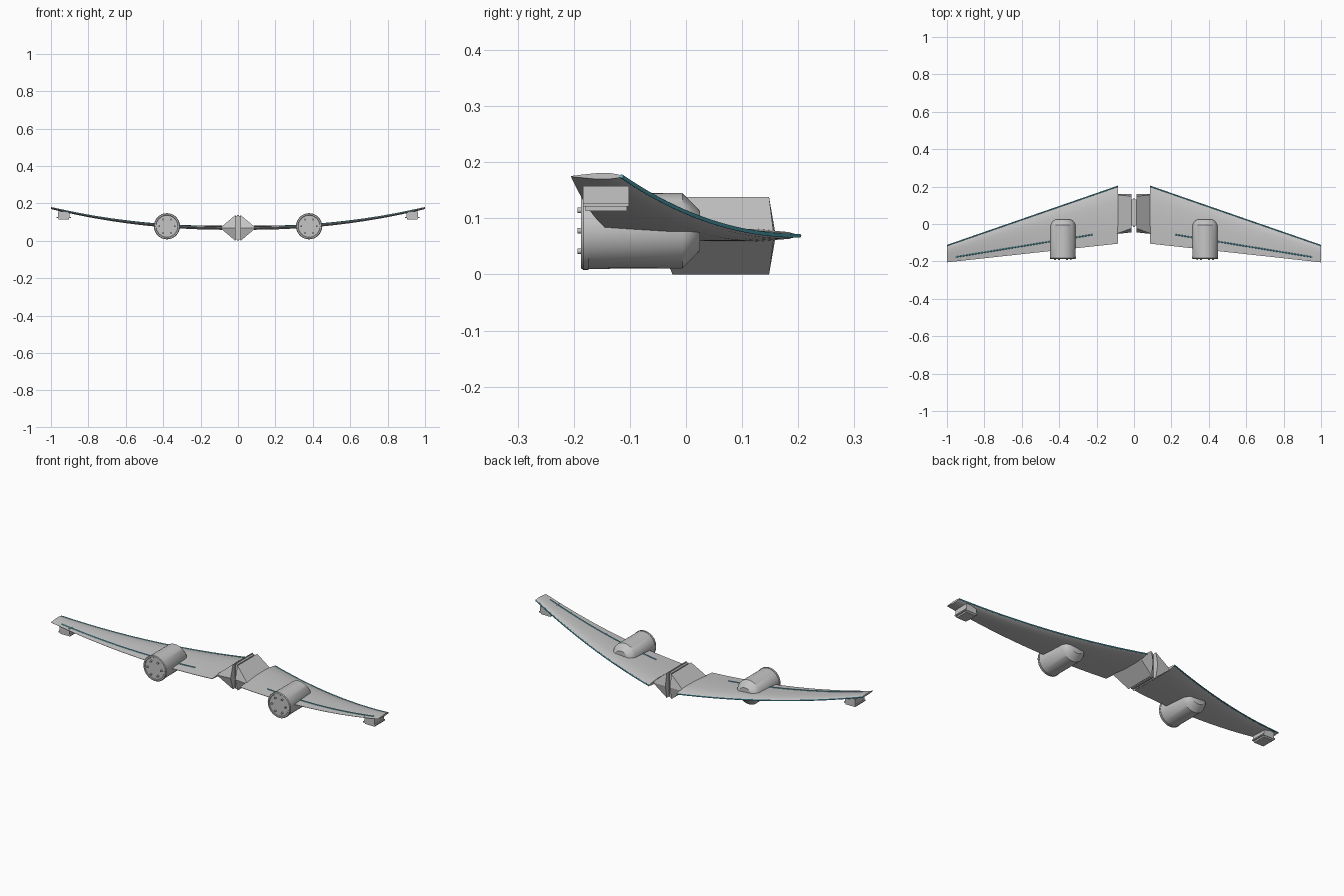
import bpy, bmesh, math
from mathutils import Vector, Matrix

cube = bpy.data.objects.get("Cube")
if cube:
    bpy.data.objects.remove(cube)


def material(name, rgb):
    m = bpy.data.materials.new(name)
    m.use_nodes = True
    m.diffuse_color = (*rgb, 1)
    m.node_tree.nodes["Principled BSDF"].inputs["Base Color"].default_value = (*rgb, 1)
    return m


GREY = material("hull grey", (0.56, 0.56, 0.56))
TEAL = material("teal", (0.09, 0.43, 0.53))


def add_object(name, bm, mat, smooth=False):
    bmesh.ops.recalc_face_normals(bm, faces=bm.faces)
    me = bpy.data.meshes.new(name)
    bm.to_mesh(me)
    bm.free()
    me.materials.append(mat)
    ob = bpy.data.objects.new(name, me)
    bpy.context.collection.objects.link(ob)
    if smooth:
        bpy.ops.object.select_all(action='DESELECT')
        ob.select_set(True)
        bpy.context.view_layer.objects.active = ob
        bpy.ops.object.shade_smooth_by_angle(angle=math.radians(35))


def loft(bm, rings):
    """Skin a list of equal closed rings and cap both ends."""
    rows = [[bm.verts.new(p) for p in ring] for ring in rings]
    n = len(rows[0])
    for a, b in zip(rows, rows[1:]):
        for i in range(n):
            j = (i + 1) % n
            bm.faces.new((a[i], a[j], b[j], b[i]))
    bm.faces.new(rows[0])
    bm.faces.new(rows[-1])


def add_box(bm, x, y, z):
    """Box from (low, high) pairs."""
    loft(bm, [[(x[0], y[0], h), (x[1], y[0], h), (x[1], y[1], h), (x[0], y[1], h)] for h in z])


def oval(cx, cz, y, rx, rz, n=32):
    return [(cx + rx * math.cos(2 * math.pi * i / n), y,
             cz + rz * math.sin(2 * math.pi * i / n)) for i in range(n)]


ROOT, TIP, STEPS = 0.085, 1.0, 20
# chord fraction from leading edge, height in units of thickness
AIRFOIL = [(0, 0), (0.06, 0.3), (0.25, 0.55), (0.5, 0.5), (0.76, 0.3), (1, 0.05),
           (1, -0.05), (0.76, -0.25), (0.5, -0.45), (0.25, -0.45), (0.06, -0.25)]


def wing_point(t, u, h):
    """Point on the swept, upward-curving wing; t runs root to tip."""
    lead = 0.202 - 0.317 * t
    trail = -0.105 - 0.1 * t
    thick = 0.022 - 0.011 * t
    return Vector((ROOT + (TIP - ROOT) * t, lead + (trail - lead) * u,
                   0.069 + 0.106 * t ** 2.05 + h * thick))


def add_strip(name, flip, start, end, u, h, radius):
    """Smooth round strip running along the wing at chord fraction u."""
    bm = bmesh.new()
    rings = []
    for i in range(STEPS + 1):
        c = wing_point(start + (end - start) * i / STEPS, u, h)
        rings.append([flip @ (c + Vector((0, p[0], p[2])))
                      for p in oval(0, 0, 0, radius, radius, 16)])
    loft(bm, rings)
    add_object(name, bm, TEAL, True)


for side, label in ((1, "left"), (-1, "right")):
    flip = Matrix.Diagonal((side, 1, 1)).to_3x3()

    # Wing with teal leading edge and flap hinge line
    bm = bmesh.new()
    loft(bm, [[flip @ wing_point(i / STEPS, u, h) for u, h in AIRFOIL]
              for i in range(STEPS + 1)])
    add_object(label + "_wing", bm, GREY, True)
    add_strip(label + "_leading_edge", flip, 0, 1, 0, 0, 0.0035)
    add_strip(label + "_flap_hinge", flip, 0.15, 0.95, 0.77, 0.3, 0.0033)

    # Engine nacelle, rounded off toward the rear
    ex, ez = side * 0.38, 0.078
    bm = bmesh.new()
    loft(bm, [oval(ex, ez, y, rx, rz) for y, rx, rz in (
        (-0.178, 0.068, 0.068), (-0.006, 0.068, 0.067),
        (0.008, 0.062, 0.053), (0.018, 0.053, 0.043), (0.025, 0.042, 0.035))])
    add_object(label + "_nacelle", bm, GREY, True)

    # Front cap with a slim raised rim
    bm = bmesh.new()
    loft(bm, [oval(ex, ez, y, r, r) for y, r in (
        (-0.174, 0.07), (-0.183, 0.07), (-0.187, 0.067),
        (-0.187, 0.06), (-0.184, 0.058))])
    add_object(label + "_nacelle_cap", bm, GREY, True)

    # Ring of bolts on the cap
    bm = bmesh.new()
    for k in range(6):
        a = k * math.pi / 3
        bx, bz = ex + 0.042 * math.cos(a), ez + 0.042 * math.sin(a)
        loft(bm, [oval(bx, bz, y, 0.005, 0.005, 12) for y in (-0.18, -0.193)])
    add_object(label + "_cap_bolts", bm, GREY, True)

    # Wingtip pod: neck, plate and foot
    bm = bmesh.new()
    px = side * 0.932
    for half, ys, zs in ((0.031, (-0.184, -0.102), (0.126, 0.158)),
                         (0.038, (-0.184, -0.102), (0.121, 0.127)),
                         (0.029, (-0.179, -0.105), (0.113, 0.122))):
        add_box(bm, (px - half, px + half), ys, zs)
    add_object(label + "_wingtip_pod", bm, GREY)

    # Wedge-shaped half of the centre body
    bm = bmesh.new()
    inner = [(-0.024, 0.0), (0.148, 0.0), (0.16, 0.069), (0.148, 0.138),
             (-0.024, 0.138), (-0.045, 0.069)]
    outer = [(-0.05, 0.064), (0.156, 0.064), (0.16, 0.069), (0.156, 0.074),
             (-0.05, 0.074), (-0.053, 0.069)]
    loft(bm, [[(side * x, y, z) for y, z in ring]
              for x, ring in ((0.014, inner), (0.09, outer))])
    add_object(label + "_centre_wedge", bm, GREY)

# Recessed core and thin spine between the wedges
bm = bmesh.new()
add_box(bm, (-0.015, 0.015), (-0.008, 0.13), (0.006, 0.132))
add_box(bm, (-0.006, 0.006), (-0.015, 0.136), (0.002, 0.137))
add_object("centre_spine", bm, GREY)
